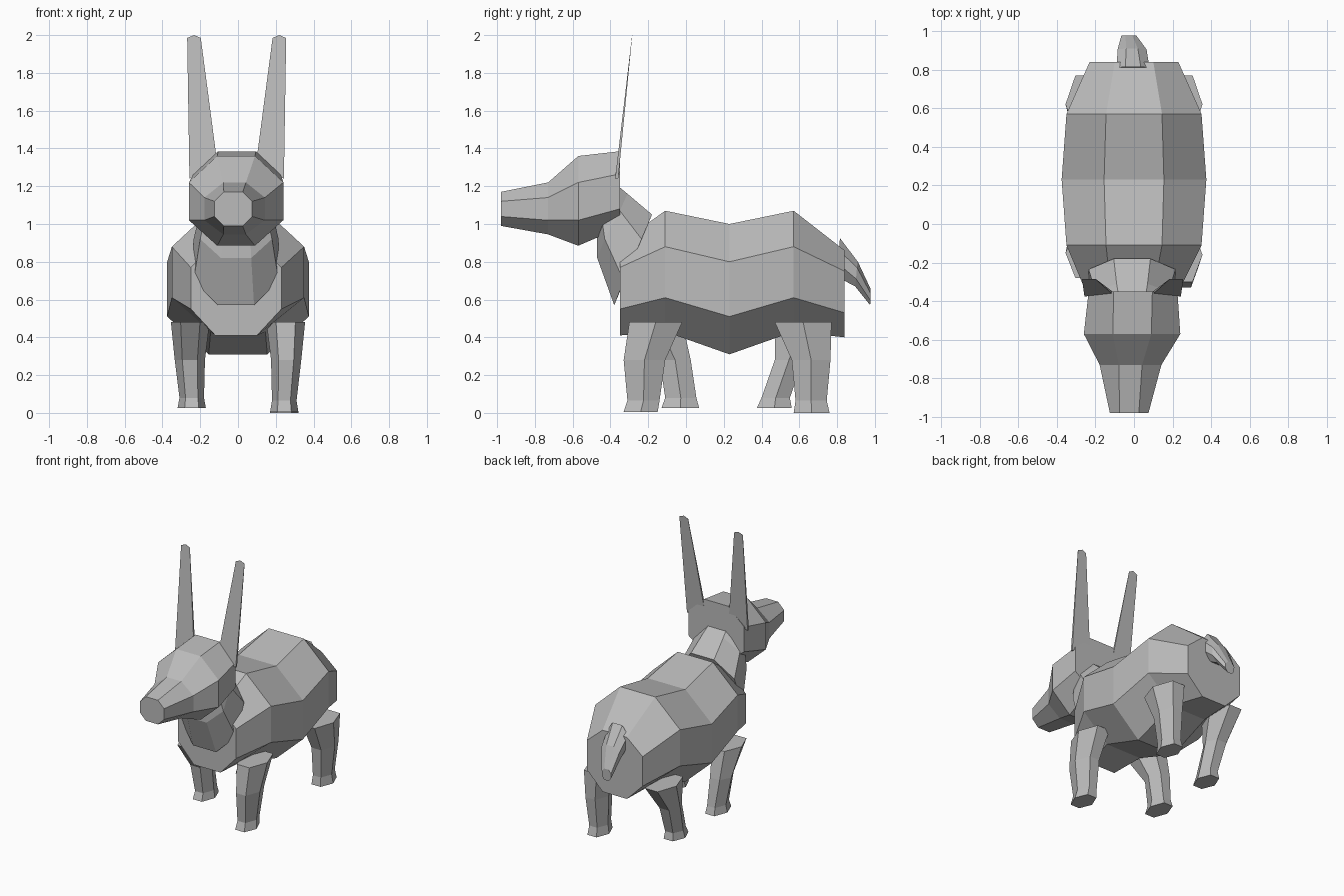
import bpy, bmesh, math

if "Cube" in bpy.data.objects:
    bpy.data.objects.remove(bpy.data.objects["Cube"])

GREY = (0.5, 0.5, 0.5, 1)
mat = bpy.data.materials.new("plain_grey")
mat.use_nodes = True
mat.diffuse_color = GREY
mat.node_tree.nodes["Principled BSDF"].inputs["Base Color"].default_value = GREY


def loft(name, rings):
    """Skin a closed, flat-shaded tube through rings of equal point count."""
    bm = bmesh.new()
    loops = [[bm.verts.new(p) for p in ring] for ring in rings]
    n = len(loops[0])
    for a, b in zip(loops, loops[1:]):
        for i in range(n):
            j = (i + 1) % n
            bm.faces.new((a[i], a[j], b[j], b[i]))
    bm.faces.new(loops[0][::-1])
    bm.faces.new(loops[-1])
    bmesh.ops.recalc_face_normals(bm, faces=bm.faces)
    mesh = bpy.data.meshes.new(name)
    bm.to_mesh(mesh)
    bm.free()
    mesh.materials.append(mat)
    obj = bpy.data.objects.new(name, mesh)
    bpy.context.collection.objects.link(obj)
    return obj


def octagon(cx, wide, narrow, levels):
    """Eight-sided section; levels are (y, z) of bottom, lower, upper and top edges."""
    widths = (narrow, wide, wide, narrow)
    right = [(cx + w, y, z) for w, (y, z) in zip(widths, levels)]
    return right + [(2 * cx - x, y, z) for x, y, z in reversed(right)]


def upright(y, cx, wide, narrow, *heights):
    return octagon(cx, wide, narrow, [(y, z) for z in heights])


def hexagon(z, x0, x1, y0, y1):
    """Six-sided level section filling the given bounds, points toward the sides."""
    cx, cy, rx = (x0 + x1) / 2, (y0 + y1) / 2, (x1 - x0) / 2
    ry = (y1 - y0) / 2 / math.sin(math.pi / 3)
    return [(cx + rx * math.cos(k * math.pi / 3),
             cy + ry * math.sin(k * math.pi / 3), z) for k in range(6)]


# Body: haunches and shoulders higher than the waist
loft("body", [
    upright(-0.35, -0.01, 0.24, 0.11, 0.41, 0.55, 0.77, 0.90),
    upright(-0.11, 0, 0.35, 0.145, 0.43, 0.61, 0.88, 1.07),
    upright(0.23, 0, 0.375, 0.155, 0.31, 0.51, 0.80, 1.0),
    upright(0.57, 0, 0.35, 0.145, 0.43, 0.61, 0.88, 1.07),
    upright(0.84, 0, 0.23, 0.1, 0.40, 0.53, 0.75, 0.86),
])

# Neck: leans forward from a slanted base
loft("neck", [
    octagon(-0.01, 0.225, 0.095, [(-0.38, 0.57), (-0.33, 0.70), (-0.235, 0.92), (-0.18, 1.05)]),
    octagon(-0.01, 0.19, 0.08, [(-0.47, 0.82), (-0.43, 0.92), (-0.35, 1.07), (-0.31, 1.16)]),
    octagon(-0.01, 0.16, 0.07, [(-0.47, 1.02), (-0.45, 1.06), (-0.40, 1.16), (-0.37, 1.21)]),
])

# Head and tapered snout
loft("head", [
    upright(-0.98, -0.025, 0.1, 0.05, 0.99, 1.04, 1.12, 1.17),
    upright(-0.73, -0.018, 0.16, 0.06, 0.945, 1.02, 1.14, 1.22),
    upright(-0.57, -0.01, 0.25, 0.1, 0.885, 1.02, 1.22, 1.36),
    upright(-0.35, -0.005, 0.23, 0.1, 0.98, 1.08, 1.265, 1.385),
])

# Ears: tall thin blades leaning slightly back
ear_outline = [(0.10, 1.30), (0.25, 1.24), (0.262, 1.985), (0.225, 2.0), (0.19, 1.985)]
for side, name in ((1, "left_ear"), (-1, "right_ear")):
    sheets = []
    for shift in (-0.007, 0.007):
        sheets.append([(side * x - 0.007, -0.367 + shift * (2.05 - z) / 0.7 + (z - 1.24) * 0.108, z)
                       for x, z in ear_outline])
    loft(name, sheets)

# Legs: y bounds at the top, knee, ankle and sole, plus ankle and sole heights
legs = {
    "left_front_leg": (1, 0.065, 0.005, (-0.30, -0.02), (-0.33, -0.11), (-0.31, -0.14), (-0.33, -0.15)),
    "right_front_leg": (-1, 0.08, 0.025, (-0.28, -0.02), (-0.14, 0.025), (-0.11, 0.055), (-0.13, 0.07)),
    "left_hind_leg": (1, 0.065, 0.0, (0.47, 0.77), (0.56, 0.765), (0.58, 0.745), (0.57, 0.76)),
    "right_hind_leg": (-1, 0.08, 0.025, (0.47, 0.77), (0.47, 0.62), (0.40, 0.55), (0.375, 0.56)),
}
leg_widths = ((0.15, 0.355), (0.175, 0.335), (0.18, 0.31), (0.17, 0.32))
for name, (side, ankle, sole, *depths) in legs.items():
    rings = []
    for z, (a, b), (y0, y1) in zip((0.48, 0.28, ankle, sole), leg_widths, depths):
        x0, x1 = sorted((side * a, side * b))
        rings.append(hexagon(z, x0, x1, y0, y1))
    loft(name, rings)

# Tail: short and drooping
loft("tail", [
    octagon(-0.005, 0.085, 0.04, [(0.80, 0.72), (0.805, 0.79), (0.81, 0.86), (0.815, 0.925)]),
    octagon(-0.01, 0.075, 0.03, [(0.895, 0.67), (0.90, 0.71), (0.905, 0.77), (0.91, 0.80)]),
    octagon(-0.027, 0.038, 0.018, [(0.975, 0.57), (0.977, 0.595), (0.978, 0.63), (0.978, 0.655)]),
])
